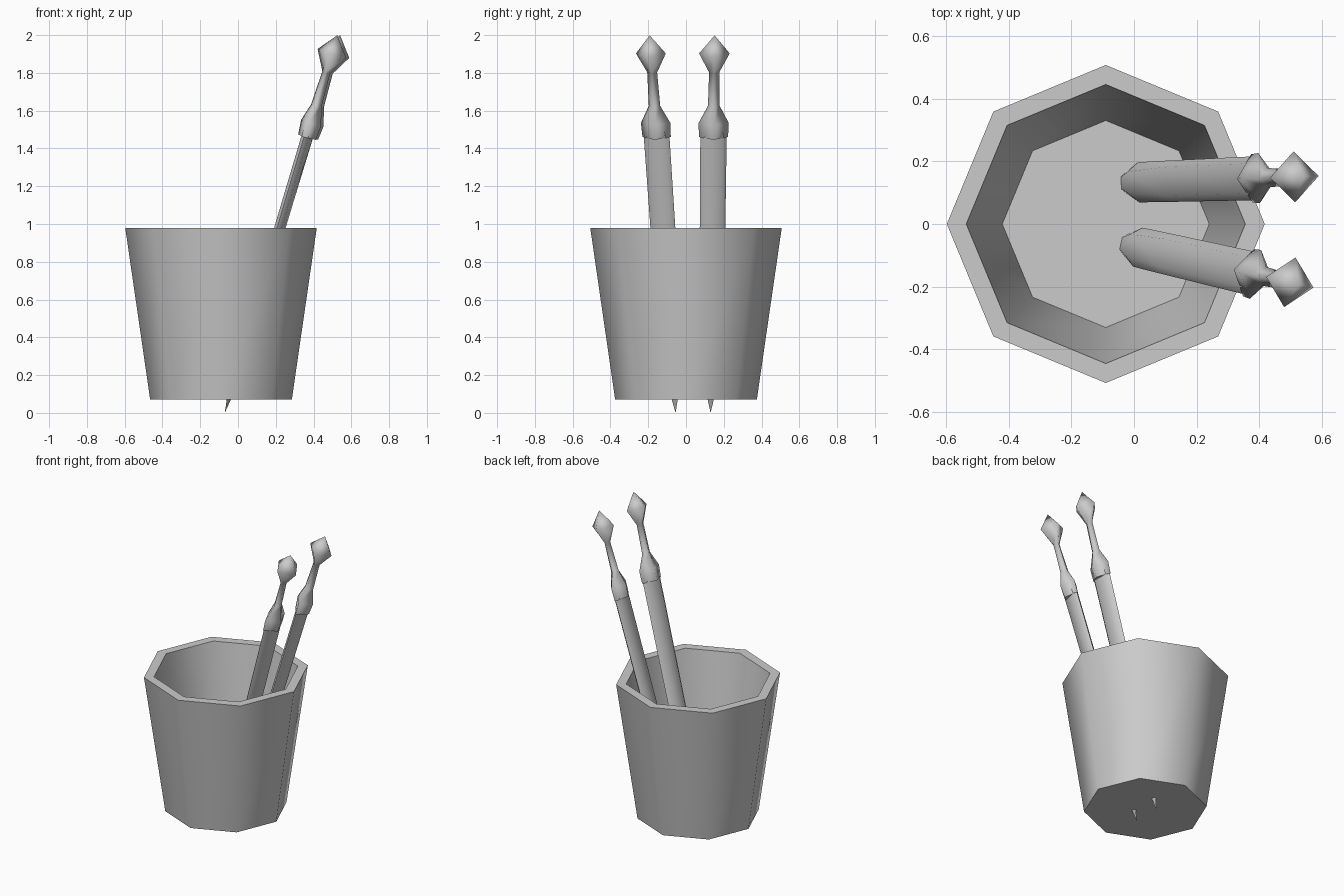
import bpy, bmesh, math
from mathutils import Matrix

default = bpy.data.objects.get("Cube")
if default:
    bpy.data.objects.remove(default)

grey = bpy.data.materials.new("plain grey")
grey.use_nodes = True
grey.diffuse_color = (0.6, 0.6, 0.6, 1)
grey.node_tree.nodes["Principled BSDF"].inputs["Base Color"].default_value = (0.6, 0.6, 0.6, 1)


def loft(name, rings, matrix):
    """Skin a stack of rings; a ring of one point closes to a tip, others get a flat cap."""
    bm = bmesh.new()
    rows = [[bm.verts.new(p) for p in ring] for ring in rings]
    for a, b in zip(rows, rows[1:]):
        n = max(len(a), len(b))
        for i in range(n):
            j = (i + 1) % n
            if len(a) == 1:
                face = (a[0], b[j], b[i])
            elif len(b) == 1:
                face = (a[i], a[j], b[0])
            else:
                face = (a[i], a[j], b[j], b[i])
            bm.faces.new(face).smooth = True
    for row in (rows[0], rows[-1]):
        if len(row) > 1:
            bm.faces.new(row).smooth = False
    bmesh.ops.recalc_face_normals(bm, faces=bm.faces)
    mesh = bpy.data.meshes.new(name)
    bm.to_mesh(mesh)
    bm.free()
    mesh.materials.append(grey)
    obj = bpy.data.objects.new(name, mesh)
    obj.matrix_world = matrix
    bpy.context.collection.objects.link(obj)
    return obj


def smooth(obj, degrees):
    bpy.ops.object.select_all(action='DESELECT')
    obj.select_set(True)
    bpy.context.view_layer.objects.active = obj
    bpy.ops.object.shade_smooth_by_angle(angle=math.radians(degrees))


def octagon(r, z):
    return [(r * math.cos(k * math.pi / 4), r * math.sin(k * math.pi / 4), z) for k in range(8)]


def diamond(t, w, z):
    return [(t, 0, z), (0, w, z), (-t, 0, z), (0, -w, z)]


def bevelled(t, flat, w, z):
    return [(t, -flat, z), (t, flat, z), (0, w, z), (-t, flat, z), (-t, -flat, z), (0, -w, z)]


# Tapered eight-sided bucket with a thick wall and floor
bucket = loft("bucket", [octagon(0.375, 0.07), octagon(0.507, 0.98),
                         octagon(0.445, 0.98), octagon(0.33, 0.16)],
              Matrix.Translation((-0.09, 0, 0)))
smooth(bucket, 50)

# Two leaning swords standing point down in the bucket
for side, y, turn in (("left", 0.13, 2), ("right", -0.055, -13)):
    place = (Matrix.Translation((-0.07, y, 0))
             @ Matrix.Rotation(math.radians(turn), 4, 'Z')
             @ Matrix.Rotation(math.radians(17), 4, 'Y'))
    # Flat blade with bevelled edges, thicker near the point
    blade = loft(side + "_blade", [[(0, 0, 0)],
                                   bevelled(0.034, 0.035, 0.064, 0.29),
                                   bevelled(0.02, 0.045, 0.066, 0.62),
                                   bevelled(0.02, 0.048, 0.07, 1.56)], place)
    smooth(blade, 50)
    # Guard, slim grip and pointed pommel
    loft(side + "_handle", [diamond(0.05, 0.077, 1.527),
                            diamond(0.057, 0.08, 1.605),
                            diamond(0.029, 0.031, 1.70),
                            diamond(0.022, 0.027, 1.885),
                            diamond(0.081, 0.081, 1.99),
                            [(0, 0, 2.09)]], place)
